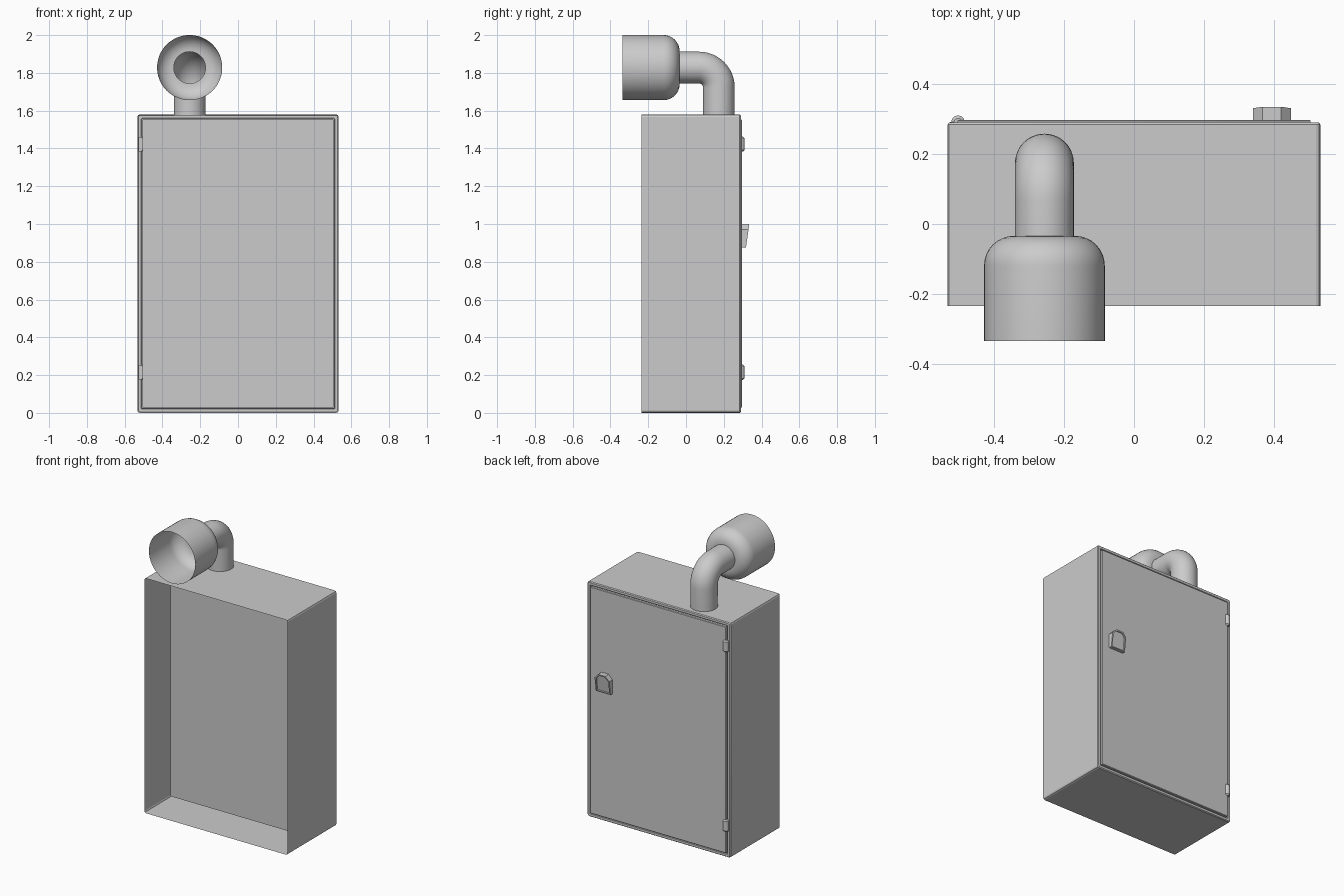
import bpy, bmesh, math
from mathutils import Vector, Matrix

cube = bpy.data.objects.get("Cube")
if cube:
    bpy.data.objects.remove(cube, do_unlink=True)

grey = bpy.data.materials.new("light grey metal")
grey.use_nodes = True
colour = (0.6, 0.6, 0.6, 1)
grey.diffuse_color = colour
grey.node_tree.nodes["Principled BSDF"].inputs["Base Color"].default_value = colour


def finish(name, bm, angle=35):
    bmesh.ops.recalc_face_normals(bm, faces=bm.faces)
    mesh = bpy.data.meshes.new(name)
    bm.to_mesh(mesh)
    bm.free()
    mesh.materials.append(grey)
    ob = bpy.data.objects.new(name, mesh)
    bpy.context.collection.objects.link(ob)
    bpy.ops.object.select_all(action='DESELECT')
    ob.select_set(True)
    bpy.context.view_layer.objects.active = ob
    bpy.ops.object.shade_smooth_by_angle(angle=math.radians(angle))


def skin(bm, rings):
    """Join successive closed rings of points with quads."""
    loops = [[bm.verts.new(p) for p in ring] for ring in rings]
    for a, b in zip(loops, loops[1:]):
        for i in range(len(a)):
            j = (i + 1) % len(a)
            bm.faces.new((a[i], a[j], b[j], b[i]))
    return loops


WIDTH, HEIGHT = 0.533, 1.58


def rounded_rect(inset, y, radius=0.013, steps=2):
    """Rounded outline of the cabinet, inset from its outer edge."""
    r = max(radius - inset * 0.4, 0.004)
    hw, hh = WIDTH - inset - r, HEIGHT / 2 - inset - r
    points = []
    for k, (sx, sz) in enumerate(((1, 1), (-1, 1), (-1, -1), (1, -1))):
        for s in range(steps + 1):
            t = math.pi / 2 * (k + s / steps)
            points.append((sx * hw + r * math.cos(t), y,
                           HEIGHT / 2 + sz * hh + r * math.sin(t)))
    return points


def plate(name, profile):
    """Closed plate from a profile of (inset, y) pairs."""
    bm = bmesh.new()
    loops = skin(bm, [rounded_rect(i, y) for i, y in profile])
    bm.faces.new(loops[0])
    bm.faces.new(loops[-1])
    finish(name, bm)


# Cabinet shell, open at the front, with a rim and a narrow groove at the back
bm = bmesh.new()
profile = [(0, -0.235), (0, 0.284), (0.005, 0.29), (0.02, 0.29),
           (0.022, 0.288), (0.022, 0.278)]
loops = skin(bm, [rounded_rect(i, y) for i, y in profile])
bm.faces.new(loops[-1])
finish("cabinet_shell", bm, angle=20)

# Door at the back, and the mounting panel hung inside with a gap all round
plate("door", [(0.028, 0.279), (0.028, 0.294), (0.031, 0.297)])
plate("mounting_panel", [(0.027, 0.005), (0.027, 0.01)])

# Hinges: a chamfered knuckle and a leaf reaching through the shell
for label, z in (("lower", 0.215), ("upper", 1.423)):
    bm = bmesh.new()
    bmesh.ops.create_cone(bm, cap_ends=True, segments=20, radius1=0.019,
                          radius2=0.019, depth=0.08,
                          matrix=Matrix.Translation((-0.503, 0.291, z)))
    ends = [e for e in bm.edges
            if abs(e.verts[0].co.z - e.verts[1].co.z) < 0.001]
    bmesh.ops.bevel(bm, geom=ends, offset=0.008, segments=1, affect='EDGES')
    leaf = Matrix.Translation((-0.517, 0.281, z)) @ Matrix.Diagonal((0.018, 0.022, 0.076, 1))
    bmesh.ops.create_cube(bm, size=1, matrix=leaf)
    finish(label + "_hinge", bm)

# Latch: wedge with chamfered top corners and a recessed face
bm = bmesh.new()
outline = [(0.34, 0.875), (0.449, 0.875), (0.449, 0.97), (0.42, 1.0),
           (0.367, 1.0), (0.34, 0.97)]
loops = skin(bm, [[(x, 0.288, z) for x, z in outline],
                  [(x, 0.335 - (1.0 - z) * 0.14, z) for x, z in outline]])
bm.faces.new(loops[0])
face = bm.faces.new(loops[1])
bmesh.ops.recalc_face_normals(bm, faces=bm.faces)
bmesh.ops.inset_individual(bm, faces=[face], thickness=0.01)
bmesh.ops.inset_individual(bm, faces=[face], thickness=0.001, depth=-0.008)
finish("latch", bm, angle=20)

# Vent: pipe, elbow and open hood, each swept as one sheet
PIPE_X, PIPE_Y, PIPE_Z = -0.256, 0.174, 1.828
PIPE_R, HOOD_R, BEND = 0.084, 0.1725, 0.105


def ring(y, z, angle, r, sides=48):
    up = Vector((0, math.cos(angle), math.sin(angle)))
    side = Vector((1, 0, 0))
    centre = Vector((PIPE_X, y, z))
    return [centre + r * (math.cos(t) * side + math.sin(t) * up)
            for t in (2 * math.pi * k / sides for k in range(sides))]


quarter = math.pi / 2
rings = [ring(PIPE_Y, HEIGHT - 0.005, 0, PIPE_R)]
for k in range(13):
    a = quarter * k / 12
    rings.append(ring(PIPE_Y - BEND + BEND * math.cos(a),
                      PIPE_Z - BEND + BEND * math.sin(a), a, PIPE_R))
rings.append(ring(-0.034, PIPE_Z, quarter, PIPE_R))
bm = bmesh.new()
skin(bm, rings)
finish("vent_pipe", bm)

shoulder = 0.085
rings = [ring(-0.034, PIPE_Z, quarter, PIPE_R)]
for k in range(9):
    a = quarter * k / 8
    rings.append(ring(-0.034 - shoulder * (1 - math.cos(a)), PIPE_Z, quarter,
                      HOOD_R - shoulder * (1 - math.sin(a))))
rings.append(ring(-0.335, PIPE_Z, quarter, HOOD_R))
bm = bmesh.new()
skin(bm, rings)
finish("vent_hood", bm)
